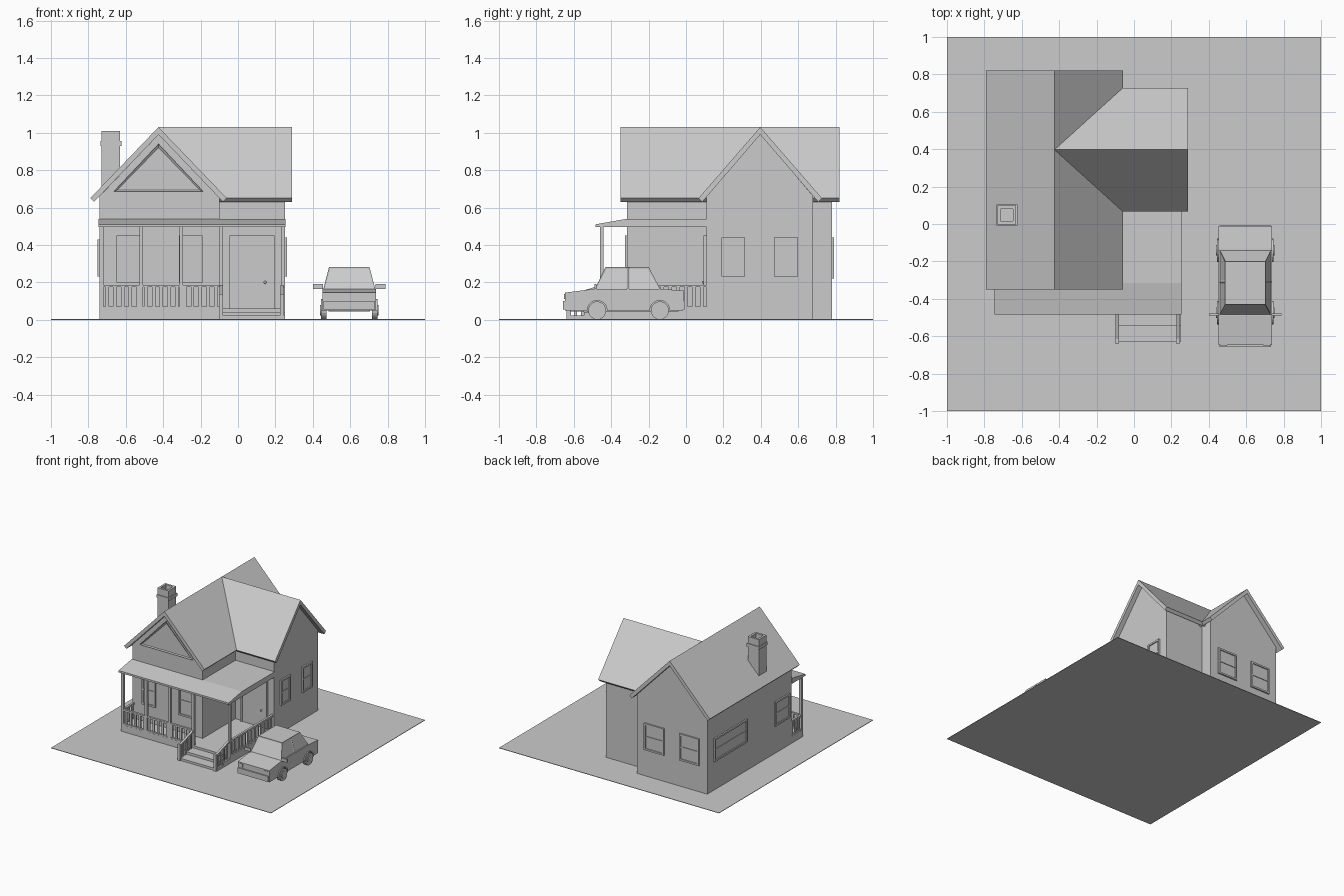
import bpy, bmesh, math
from mathutils import Matrix, Vector

if "Cube" in bpy.data.objects:
    bpy.data.objects.remove(bpy.data.objects["Cube"])


def finish(name, bm):
    bmesh.ops.recalc_face_normals(bm, faces=bm.faces[:])
    me = bpy.data.meshes.new(name)
    bm.to_mesh(me)
    bm.free()
    ob = bpy.data.objects.new(name, me)
    bpy.context.collection.objects.link(ob)
    return ob


def boxes(name, items):
    """One object from boxes given as (x0, x1, y0, y1, z0, z1)."""
    bm = bmesh.new()
    for x0, x1, y0, y1, z0, z1 in items:
        m = Matrix.Translation(((x0 + x1) / 2, (y0 + y1) / 2, (z0 + z1) / 2))
        m = m @ Matrix.Diagonal((abs(x1 - x0), abs(y1 - y0), abs(z1 - z0), 1))
        bmesh.ops.create_cube(bm, size=1, matrix=m)
    return finish(name, bm)


def prism_bm(pts, axis, a, b):
    """Extrude an (x, z) profile along y, or a (y, z) profile along x."""
    bm = bmesh.new()
    at = (lambda u, w, t: (t, u, w)) if axis == 'x' else (lambda u, w, t: (u, t, w))
    face = bm.faces.new([bm.verts.new(at(u, w, a)) for u, w in pts])
    ext = bmesh.ops.extrude_face_region(bm, geom=[face])['geom']
    bmesh.ops.translate(bm, verts=[g for g in ext if isinstance(g, bmesh.types.BMVert)],
                        vec=at(0, 0, b - a))
    bmesh.ops.recalc_face_normals(bm, faces=bm.faces[:])
    return bm


def prism(name, pts, axis, a, b):
    return finish(name, prism_bm(pts, axis, a, b))


def cylinder(bm, x0, x1, y, z, r, n=20):
    m = Matrix.Translation(((x0 + x1) / 2, y, z)) @ Matrix.Rotation(math.pi / 2, 4, 'Y')
    bmesh.ops.create_cone(bm, cap_ends=True, segments=n, radius1=r, radius2=r,
                          depth=abs(x1 - x0), matrix=m)


def wing(name, c, half, axis, a, b):
    prism(name, [(c - half, 0), (c - half, .66), (c, .995), (c + half, .66), (c + half, 0)],
          axis, a, b)


def roof(name, c, half, axis, a, b):
    prism(name, [(c - half, .65), (c, 1.03), (c + half, .65), (c + half - .02, .63),
                 (c, .99), (c - half + .02, .63)], axis, a, b)


def window(name, axis, wall, out, u0, u1, z0, z1):
    """Sash window on a wall; axis is the wall's running direction."""
    t, mid = .014, (z0 + z1) / 2
    parts = [(u0, u0 + t, z0, z1, .012), (u1 - t, u1, z0, z1, .012),
             (u0 + t, u1 - t, z1 - t, z1, .012), (u0 + t, u1 - t, z0, z0 + t, .012),
             (u0 + t, u1 - t, mid - .005, mid + .005, .009),
             (u0 + t, u1 - t, z0 + t, z1 - t, .004)]
    items = []
    for a, b, c, d, depth in parts:
        w = sorted((wall, wall + out * depth))
        items.append((a, b, *w, c, d) if axis == 'x' else (*w, a, b, c, d))
    boxes(name, items)


# Ground slab
boxes("ground", [(-1, 1, -1, 1, 0, .004)])

# House wings and roofs
wing("main_wing_walls", -.42, .32, 'y', -.315, .78)
wing("side_wing_walls", .395, .285, 'x', -.42, .25)
roof("main_roof", -.425, .365, 'y', -.35, .82)
roof("side_roof", .397, .33, 'x', -.425, .29)

# Recessed triangular panel in the front gable
bm = prism_bm([(-.665, .685), (-.425, .94), (-.185, .685)], 'y', -.328, -.315)
front = [f for f in bm.faces if f.normal.y < -.9]
bmesh.ops.inset_region(bm, faces=front, thickness=.02, depth=-.008)
finish("gable_panel", bm)

# Chimney with collar and open top
cx0, cx1, cy0, cy1 = -.73, -.63, -.002, .098
boxes("chimney", [(cx0, cx1, cy0, cy1, .6, .97),
                  (cx0 - .006, cx1 + .006, cy0 - .006, cy1 + .006, .93, .955),
                  (cx0, cx0 + .017, cy0, cy1, .97, 1.01), (cx1 - .017, cx1, cy0, cy1, .97, 1.01),
                  (cx0 + .017, cx1 - .017, cy0, cy0 + .017, .97, 1.01),
                  (cx0 + .017, cx1 - .017, cy1 - .017, cy1, .97, 1.01)])

# Windows
for i, (u0, u1) in enumerate([(-.65, -.525), (-.315, -.19)]):
    window(f"front_window_{i}", 'x', -.315, -1, u0, u1, .2, .45)
for i, (u0, u1) in enumerate([(-.67, -.49), (-.35, -.17)]):
    window(f"back_window_{i}", 'x', .78, 1, u0, u1, .22, .44)
for i, (u0, u1) in enumerate([(.19, .315), (.47, .6)]):
    window(f"right_window_{i}", 'y', .25, 1, u0, u1, .23, .44)
window("left_wide_window", 'y', -.74, -1, .27, .70, .24, .43)
window("left_small_window", 'y', -.74, -1, -.28, -.09, .23, .43)

# Front door, frame and knob
boxes("door", [(-.03, .18, .1, .11, .06, .435), (-.045, -.03, .094, .11, .06, .45),
               (.18, .195, .094, .11, .06, .45), (-.03, .18, .094, .11, .435, .45)])
bm = bmesh.new()
bmesh.ops.create_uvsphere(bm, u_segments=10, v_segments=6, radius=.008,
                          matrix=Matrix.Translation((.145, .094, .2)))
finish("door_knob", bm)

# Porch floor, steps, roof
boxes("porch_floor", [(-.74, .25, -.46, -.315, 0, .06), (-.1, .25, -.315, .11, 0, .06)])
boxes("porch_steps", [(-.1, .25, -.545, -.46, 0, .042), (-.1, .25, -.63, -.545, 0, .022)])
prism("porch_roof_front", [(-.485, .51), (-.315, .54), (-.315, .495), (-.485, .495)],
      'x', -.745, .255)
boxes("porch_roof_side", [(-.1, .255, -.315, .11, .495, .54)])

# Porch posts
boxes("porch_posts", [(x - .01, x + .01, -.46, -.44, .06, .5)
                      for x in (-.73, -.517, -.303, -.09, .24)])

# Porch railings: rails and balusters along the front and right sides
rails = []
for z0, z1 in [(.06, .072), (.174, .187)]:
    rails += [(-.73, -.09, -.459, -.441, z0, z1), (.231, .249, -.45, .11, z0, z1),
              (-.739, -.721, -.45, -.315, z0, z1)]
for i in range(15):
    x = -.70 + i * .0415
    rails.append((x - .009, x + .009, -.455, -.445, .07, .176))
for i in range(13):
    y = -.42 + i * .042
    rails.append((.235, .245, y - .009, y + .009, .07, .176))
for i in range(3):
    y = -.415 + i * .042
    rails.append((-.735, -.725, y - .009, y + .009, .07, .176))
boxes("porch_railing", rails)

# Sloping stair railings with newel posts
for side, x in (("left", -.09), ("right", .235)):
    prism(f"{side}_stair_handrail", [(-.63, .118), (-.45, .175), (-.45, .187), (-.63, .13)],
          'x', x - .009, x + .009)
    items = [(x - .011, x + .011, -.638, -.616, 0, .138)]
    for i in range(4):
        y = -.59 + i * .036
        items.append((x - .005, x + .005, y - .008, y + .008, .02, .12 + (y + .63) * .317))
    boxes(f"{side}_stair_balusters", items)

# Car body with wheel arches cut into the profile
CX, AXLES = .595, (-.475, -.14)
profile = [(-.648, .05)]
for y in AXLES:
    profile += [(y - .06 * math.cos(a), .05 + .06 * math.sin(a))
                for a in [math.pi * k / 10 for k in range(11)]]
profile += [(-.015, .05), (-.012, .155), (-.13, .165), (-.49, .165), (-.648, .145)]
prism("car_body", profile, 'x', CX - .143, CX + .143)
boxes("car_underbody", [(CX - .11, CX + .11, -.62, -.04, .045, .12)])
boxes("car_bumpers", [(CX - .138, CX + .138, -.658, -.645, .055, .1),
                      (CX - .138, CX + .138, -.02, -.008, .055, .1)])
boxes("car_headlights", [(CX + s * .115 - .018, CX + s * .115 + .018, -.652, -.64, .11, .138)
                         for s in (-1, 1)])

# Car cabin: tapered box with recessed windows split by a pillar
bm = bmesh.new()
bmesh.ops.create_cube(bm, size=1)
for v in bm.verts:
    top = v.co.z > 0
    hx, y0, y1, z = (.108, -.43, -.2, .283) if top else (.14, -.49, -.135, .16)
    v.co = Vector((CX + hx * (1 if v.co.x > 0 else -1), y0 if v.co.y < 0 else y1, z))
bmesh.ops.bisect_plane(bm, geom=bm.verts[:] + bm.edges[:] + bm.faces[:],
                       plane_co=(0, -.31, 0), plane_no=(0, 1, 0))
bmesh.ops.recalc_face_normals(bm, faces=bm.faces[:])
panes = [f for f in bm.faces if abs(f.normal.z) < .9]
bmesh.ops.inset_individual(bm, faces=panes, thickness=.01, depth=-.004)
finish("car_cabin", bm)

# Wheels with hubs, arch flares and mirrors on both sides
bm = bmesh.new()
for s in (-1, 1):
    for y in AXLES:
        cylinder(bm, CX + s * .122, CX + s * .152, y, .05, .048)
        cylinder(bm, CX + s * .15, CX + s * .157, y, .05, .028)
finish("car_wheels", bm)
arc = [math.pi * k / 10 for k in range(11)]
for i, y in enumerate(AXLES):
    ring = [(y + .062 * math.cos(a), .05 + .062 * math.sin(a)) for a in arc]
    ring += [(y + .053 * math.cos(a), .05 + .053 * math.sin(a)) for a in reversed(arc)]
    for side, s in (("left", -1), ("right", 1)):
        prism(f"car_{side}_arch_{i}", ring, 'x', CX + s * .135, CX + s * .151)
boxes("car_mirrors", [(CX + s * .14, CX + s * .193, -.49, -.478, .165, .19) for s in (-1, 1)])
